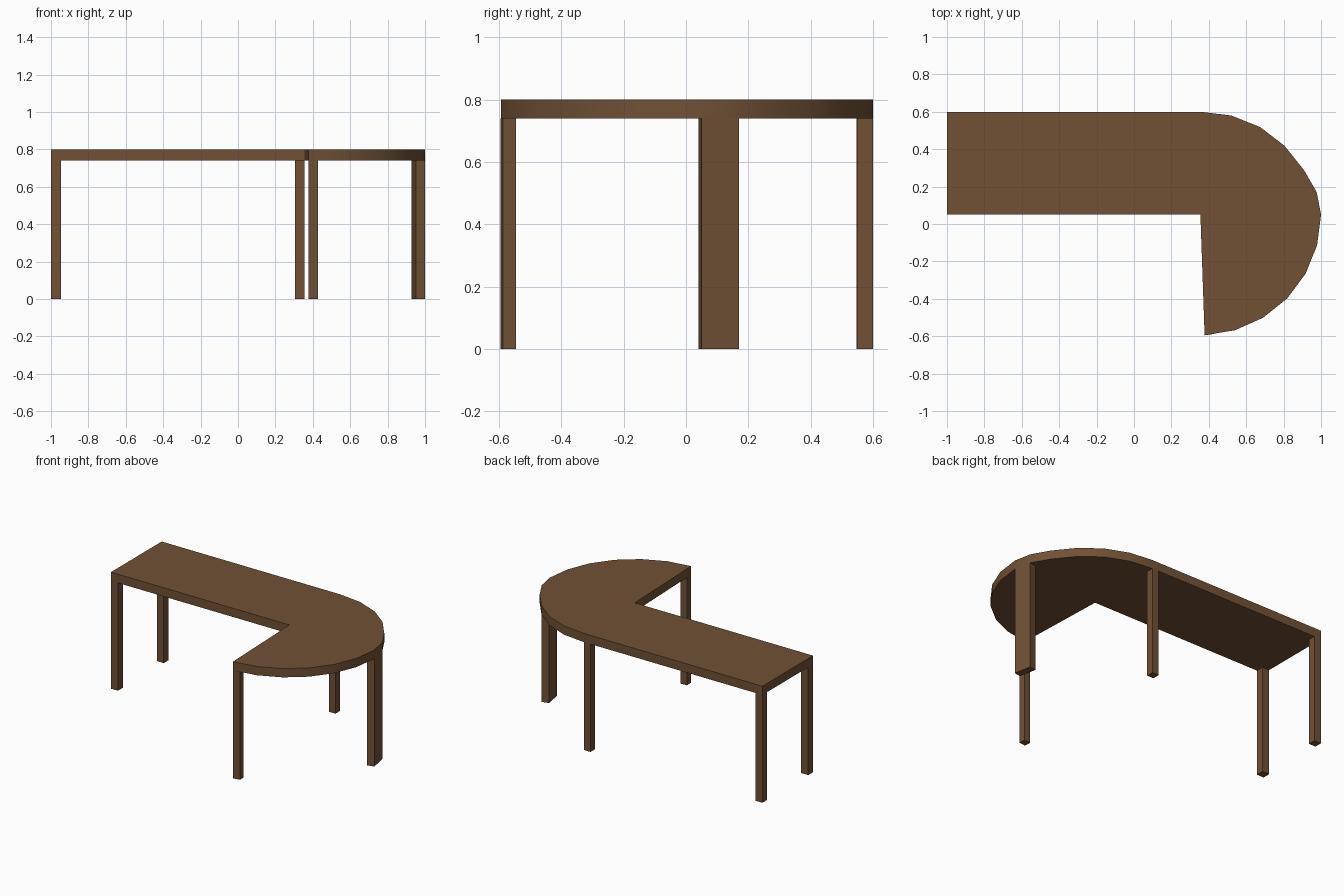
import bpy, bmesh, math

if "Cube" in bpy.data.objects:
    bpy.data.objects.remove(bpy.data.objects["Cube"])

wood = bpy.data.materials.new("brown wood")
wood.diffuse_color = (0.165, 0.082, 0.036, 1)
wood.use_nodes = True
wood.node_tree.nodes["Principled BSDF"].inputs["Base Color"].default_value = wood.diffuse_color


def prism(name, outline, z0, z1):
    """Extrude a plan outline straight up from z0 to z1."""
    bm = bmesh.new()
    face = bm.faces.new([bm.verts.new((x, y, z0)) for x, y in outline])
    ext = bmesh.ops.extrude_face_region(bm, geom=[face])
    for v in ext["geom"]:
        if isinstance(v, bmesh.types.BMVert):
            v.co.z = z1
    bmesh.ops.recalc_face_normals(bm, faces=bm.faces)
    me = bpy.data.meshes.new(name)
    bm.to_mesh(me)
    bm.free()
    me.materials.append(wood)
    ob = bpy.data.objects.new(name, me)
    bpy.context.collection.objects.link(ob)
    return ob


def square(x, y, s=0.053):
    return [(x, y), (x + s, y), (x + s, y + s), (x, y + s)]


H, UNDER = 0.80, 0.74
CX, CY, R = 0.355, 0.05, 0.645

# Tabletop: straight wing joined to a rounded end
back_curve = [(0.355, 0.60), (0.52, 0.58), (0.675, 0.518), (0.805, 0.418),
              (0.91, 0.287), (0.977, 0.17)]
front_curve = []
for i in range(7):
    a = math.radians(88 * i / 6)
    front_curve.append((CX + R * math.cos(a), CY - R * math.sin(a)))
outline = [(-1, 0.05), (-1, 0.60)] + back_curve + front_curve + [(CX, CY)]
top = prism("tabletop", outline, UNDER, H)

# Smooth rim, sharp top and bottom edges
bpy.context.view_layer.objects.active = top
top.select_set(True)
bpy.ops.object.shade_smooth_by_angle(angle=math.radians(30))

# Square legs of the straight wing
prism("left_front_leg", square(-1, 0.05), 0, UNDER)
prism("left_back_leg", square(-1, 0.547), 0, UNDER)
prism("middle_back_leg", square(0.305, 0.55, 0.05), 0, UNDER)

# Front leg, turned slightly to follow the curve
prism("front_leg", [(0.378, -0.595), (0.427, -0.588), (0.425, -0.545), (0.376, -0.547)], 0, UNDER)

# Wide right leg following one facet of the curve
prism("right_leg", [(1.0, 0.05), (0.977, 0.17), (0.928, 0.16), (0.951, 0.04)], 0, UNDER)
